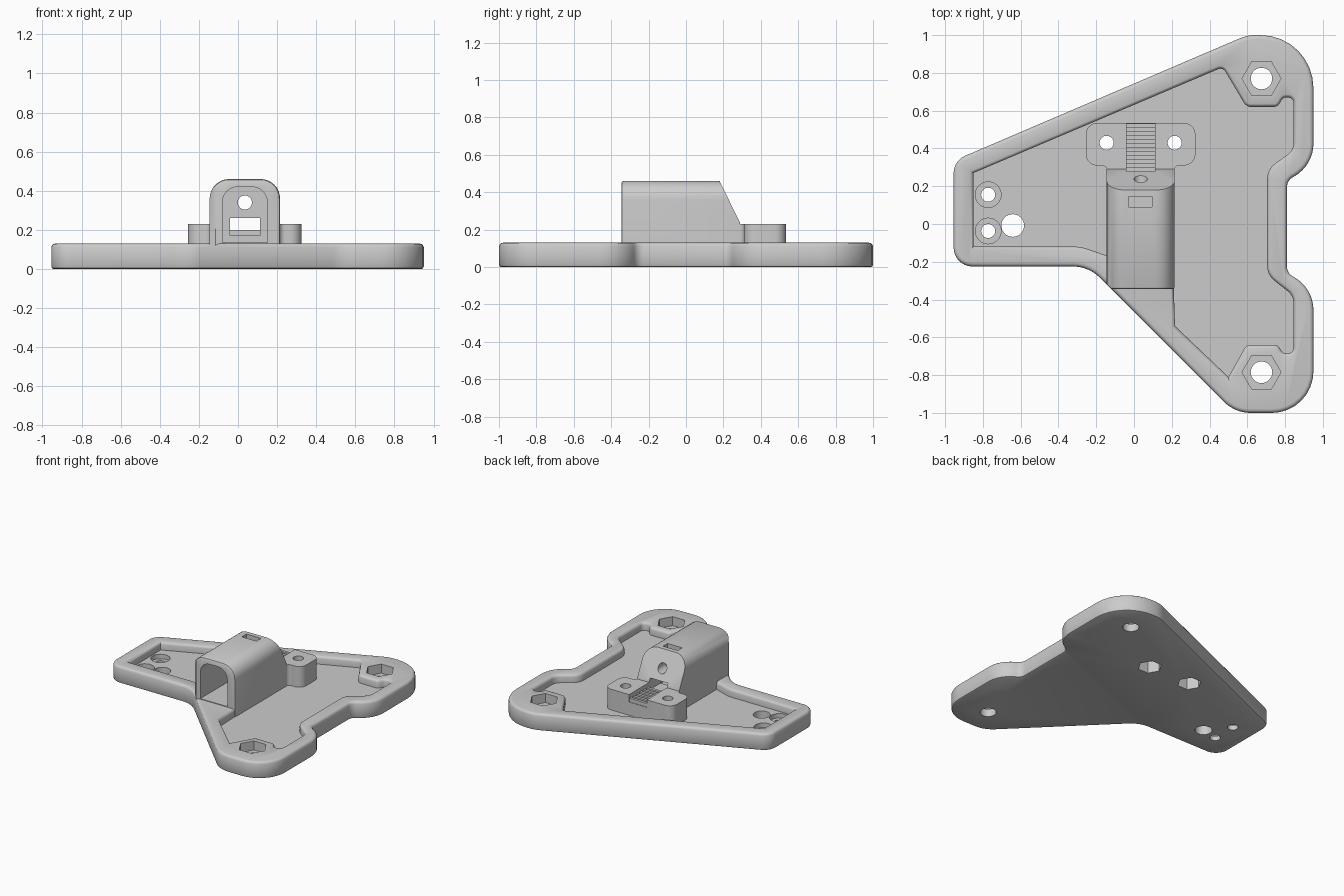
import bpy, bmesh, math
from mathutils import Vector

if "Cube" in bpy.data.objects:
    bpy.data.objects.remove(bpy.data.objects["Cube"])

grey = bpy.data.materials.new("plain_grey")
grey.use_nodes = True
COLOUR = (0.6, 0.6, 0.6, 1)
grey.diffuse_color = COLOUR
grey.node_tree.nodes["Principled BSDF"].inputs["Base Color"].default_value = COLOUR


def rounded(corners, steps=8):
    """Polygon from (u, v, radius) corners, each replaced by an arc."""
    out, n = [], len(corners)
    for i, (u, v, r) in enumerate(corners):
        p = Vector((u, v))
        if not r:
            out.append(p)
            continue
        a = (Vector(corners[i - 1][:2]) - p).normalized()
        b = (Vector(corners[(i + 1) % n][:2]) - p).normalized()
        half = a.angle(b) / 2
        centre = p + (a + b).normalized() * r / math.sin(half)
        reach = r / math.tan(half)
        start, end = p + a * reach - centre, p + b * reach - centre
        sweep = start.angle_signed(end)
        for k in range(steps + 1):
            t = -sweep * k / steps
            c, s = math.cos(t), math.sin(t)
            out.append(centre + Vector((start.x * c - start.y * s, start.x * s + start.y * c)))
    return out


def offset(poly, d):
    """Move a polygon outwards by d (inwards if negative)."""
    n = len(poly)
    area = sum(poly[i - 1].cross(poly[i]) for i in range(n))
    d = d if area > 0 else -d
    out = []
    for i, p in enumerate(poly):
        a = (p - poly[i - 1]).normalized()
        b = (poly[(i + 1) % n] - p).normalized()
        na, nb = Vector((a.y, -a.x)), Vector((b.y, -b.x))
        out.append(p + (na + nb) * d / max(1 + na.dot(nb), 0.3))
    return out


def loft(name, poly, rings, axis="z"):
    """Solid through (position, offset) rings of one outline."""
    place = {"z": lambda u, v, w: (u, v, w),
             "y": lambda u, v, w: (u, w, v),
             "x": lambda u, v, w: (w, u, v)}[axis]
    bm = bmesh.new()
    loops = [[bm.verts.new(place(p.x, p.y, w)) for p in offset(poly, d)] for w, d in rings]
    for lo, hi in zip(loops, loops[1:]):
        for i in range(len(lo)):
            bm.faces.new((lo[i - 1], lo[i], hi[i], hi[i - 1]))
    bm.faces.new(loops[0][::-1])
    bm.faces.new(loops[-1])
    if bm.calc_volume(signed=True) < 0:
        bmesh.ops.reverse_faces(bm, faces=bm.faces)
    mesh = bpy.data.meshes.new(name)
    bm.to_mesh(mesh)
    bm.free()
    mesh.materials.append(grey)
    ob = bpy.data.objects.new(name, mesh)
    bpy.context.collection.objects.link(ob)
    return ob


def combine(target, tool, operation="DIFFERENCE"):
    mod = target.modifiers.new("combine", "BOOLEAN")
    mod.operation, mod.solver, mod.object = operation, "EXACT", tool
    mod.use_self = True
    bpy.context.view_layer.objects.active = target
    bpy.ops.object.modifier_apply(modifier=mod.name)
    bpy.data.objects.remove(tool)


def bore(target, x, y, r, low, high, sides=32, axis="z"):
    circle = [Vector((x + r * math.cos(math.tau * k / sides), y + r * math.sin(math.tau * k / sides)))
              for k in range(sides)]
    combine(target, loft("bore", circle, [(low, 0), (high, 0)], axis))


# Plate with softened edges
outline = rounded([
    (-0.955, 0.335, 0.1), (-0.955, -0.225, 0.1), (-0.24, -0.225, 0.2), (0.535, -1, 0.2),
    (0.95, -1, 0.22), (0.95, -0.34, 0.2), (0.81, -0.26, 0.06),
    (0.81, 0.23, 0.06), (0.95, 0.31, 0.2), (0.95, 1, 0.28), (0.6, 1, 0.22)])
plate = loft("mounting_plate", outline,
             [(0, -0.012), (0.004, -0.004), (0.012, 0), (0.112, 0), (0.122, -0.005), (0.128, -0.012), (0.13, -0.022)])

# Recessed floor, leaving a rounded rim
recess = rounded([
    (-0.85, 0.27, 0), (0.47, 0.83, 0.03), (0.595, 0.62, 0.045), (0.76, 0.62, 0.035), (0.79, 0.67, 0.03),
    (0.845, 0.67, 0.03), (0.845, 0.39, 0.08), (0.705, 0.29, 0.1), (0.705, -0.27, 0.1), (0.845, -0.38, 0.08),
    (0.845, -0.685, 0.03), (0.79, -0.685, 0.03), (0.76, -0.64, 0.035), (0.595, -0.64, 0.045), (0.5, -0.81, 0),
    (0.217, -0.54, 0), (0.205, -0.17, 0), (-0.135, -0.17, 0), (-0.28, -0.12, 0.2), (-0.85, -0.12, 0)], 6)
combine(plate, loft("recess", recess,
                    [(0.07, 0), (0.112, 0), (0.122, 0.004), (0.128, 0.011), (0.132, 0.02), (0.2, 0.02)]))

# Hollow housing, trimmed to the plate edge and sloped at the back
arch = rounded([(-0.145, 0.05, 0), (0.215, 0.05, 0), (0.215, 0.46, 0.1), (-0.145, 0.46, 0.1)])
housing = loft("housing", arch, [(-0.345, -0.012), (-0.341, -0.004), (-0.333, 0), (0.29, 0)], "y")
combine(housing, loft("trim", outline, [(-0.1, -0.003), (0.6, -0.003)]), "INTERSECT")
slope = [Vector(p) for p in ((0.17, 0.48), (0.291, 0.232), (0.4, 0.232), (0.4, 0.48))]
combine(housing, loft("slope", slope, [(-0.4, 0), (0.4, 0)], "x"))
combine(plate, housing, "UNION")

# Clamp block behind the housing
block = rounded([
    (-0.255, 0.535, 0.06), (-0.255, 0.31, 0.06), (-0.141, 0.31, 0.03), (-0.141, 0.25, 0),
    (0.211, 0.25, 0), (0.211, 0.31, 0.03), (0.325, 0.31, 0.06), (0.325, 0.535, 0.06)])
combine(plate, loft("clamp", block, [(0.05, 0), (0.23, 0)]), "UNION")

# Housing cavity, top slot and rear hole
cavity = rounded([(-0.08, 0.135, 0), (0.15, 0.135, 0), (0.15, 0.42, 0.08), (-0.08, 0.42, 0.08)])
combine(plate, loft("cavity", cavity, [(-0.5, 0), (0.15, 0)], "y"))
slot = [Vector(p) for p in ((-0.03, 0.09), (0.095, 0.09), (0.095, 0.145), (-0.03, 0.145))]
combine(plate, loft("slot", slot, [(0.3, 0), (0.6, 0)]))
bore(plate, 0.035, 0.34, 0.036, 0.1, 0.4, axis="y")

# Cable channel with a ridged floor
ridges = [(0.1, 0.26), (0.1, 0.172), (0.29, 0.172)]
for k in range(6):
    y = 0.3 + k * 0.042
    ridges += [(y, 0.172), (y, 0.2), (y + 0.021, 0.2), (y + 0.021, 0.172)]
ridges += [(0.58, 0.172), (0.58, 0.26)]
combine(plate, loft("channel", [Vector(p) for p in ridges], [(-0.04, 0), (0.112, 0)], "x"))

# Clamp screw holes with nut pockets underneath
for x in (-0.145, 0.215):
    bore(plate, x, 0.43, 0.037, -0.1, 0.4)
    bore(plate, x, 0.43, 0.085, -0.1, 0.09, 6)

# Corner bolt holes with hexagonal pockets on top
for y in (0.77, -0.785):
    bore(plate, 0.675, y, 0.057, -0.1, 0.4)
    bore(plate, 0.675, y, 0.103, 0.06, 0.4, 6)

# Arm holes, two of them counterbored
bore(plate, -0.642, -0.008, 0.06, -0.1, 0.4)
for y in (0.155, -0.037):
    bore(plate, -0.772, y, 0.037, -0.1, 0.4)
    bore(plate, -0.772, y, 0.068, 0.035, 0.1)

bpy.ops.object.select_all(action="DESELECT")
plate.select_set(True)
bpy.context.view_layer.objects.active = plate
bpy.ops.object.shade_smooth_by_angle(angle=math.radians(35))
